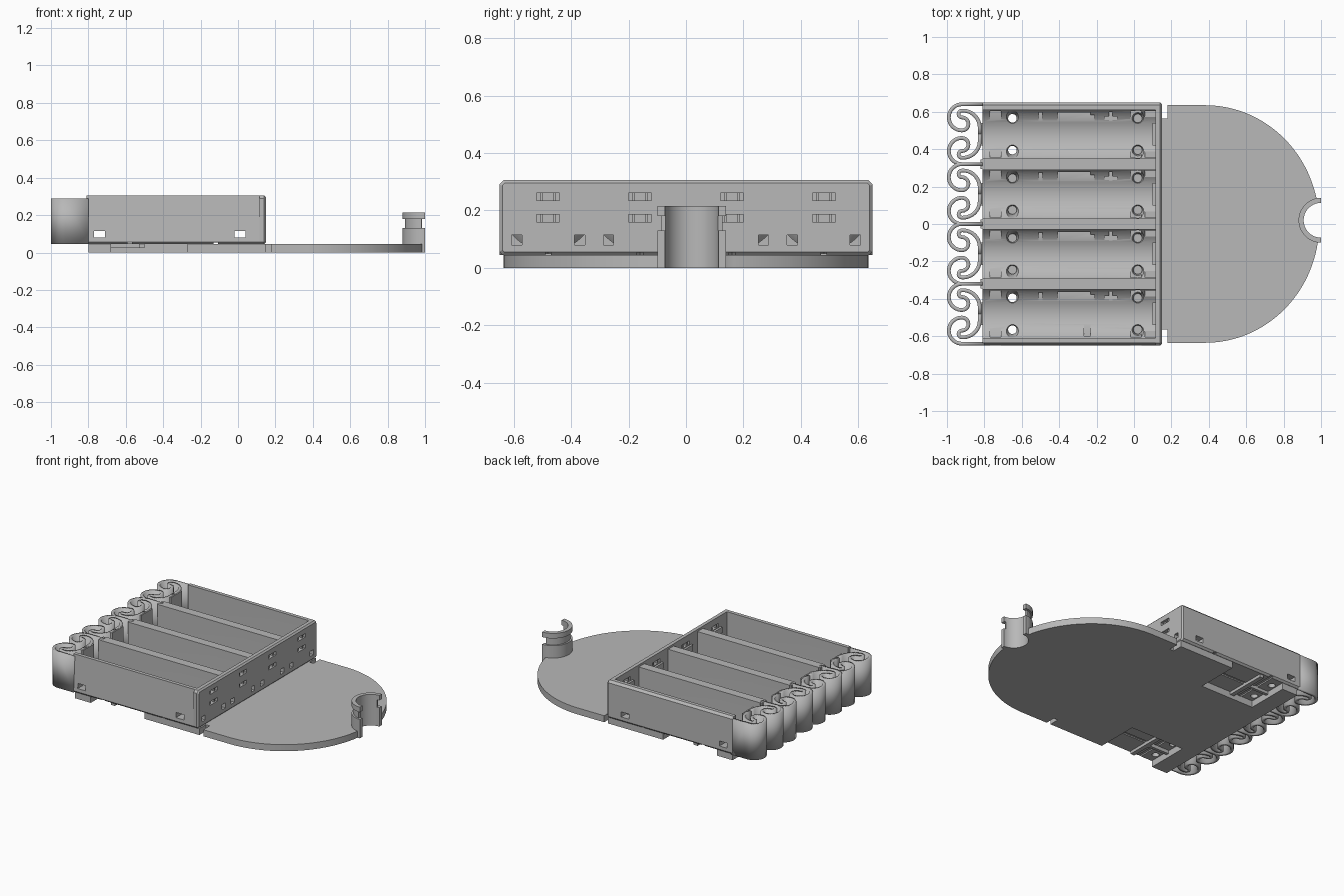
import bpy, bmesh, math
from mathutils import Matrix, Vector

if "Cube" in bpy.data.objects:
    bpy.data.objects.remove(bpy.data.objects["Cube"])

grey = bpy.data.materials.new("plain_grey")
grey.use_nodes = True
grey.diffuse_color = (0.48, 0.48, 0.48, 1)
grey.node_tree.nodes["Principled BSDF"].inputs["Base Color"].default_value = grey.diffuse_color

CELLS = (-0.48, -0.16, 0.16, 0.48)   # centre line of each bay
HALF_BAY = 0.13
DECK, RIM, WALL_TOP = 0.045, 0.29, 0.305


def finish(name, bm):
    bmesh.ops.recalc_face_normals(bm, faces=bm.faces)
    mesh = bpy.data.meshes.new(name)
    bm.to_mesh(mesh)
    bm.free()
    mesh.materials.append(grey)
    ob = bpy.data.objects.new(name, mesh)
    bpy.context.collection.objects.link(ob)
    return ob


def smooth(ob):
    bpy.ops.object.select_all(action='DESELECT')
    ob.select_set(True)
    bpy.context.view_layer.objects.active = ob
    bpy.ops.object.shade_smooth_by_angle(angle=math.radians(30))


def add_box(bm, x, y, z):
    lo, hi = Vector((x[0], y[0], z[0])), Vector((x[1], y[1], z[1]))
    m = Matrix.Translation((lo + hi) / 2) @ Matrix.Diagonal((hi - lo).to_4d())
    bmesh.ops.create_cube(bm, size=1, matrix=m)


def add_prism(bm, outline, lo, hi, axis='z'):
    def place(p, d):
        return (p[0], p[1], d) if axis == 'z' else (d, p[0], p[1])
    face = bm.faces.new([bm.verts.new(place(p, lo)) for p in outline])
    ext = bmesh.ops.extrude_face_region(bm, geom=[face])["geom"]
    step = (0, 0, hi - lo) if axis == 'z' else (hi - lo, 0, 0)
    bmesh.ops.translate(bm, verts=[v for v in ext if isinstance(v, bmesh.types.BMVert)], vec=step)


def arc(cx, cy, r, a0, a1, n=12, ry=None):
    angles = [math.radians(a0 + (a1 - a0) * i / n) for i in range(n + 1)]
    return [(cx + r * math.cos(a), cy + (ry or r) * math.sin(a)) for a in angles]


def carve(ob, cutter):
    mod = ob.modifiers.new("openings", 'BOOLEAN')
    mod.operation, mod.solver, mod.object = 'DIFFERENCE', 'EXACT', cutter
    mod.use_self = True
    bpy.context.view_layer.update()
    deps = bpy.context.evaluated_depsgraph_get()
    mesh = bpy.data.meshes.new_from_object(ob.evaluated_get(deps))
    ob.modifiers.clear()
    ob.data = mesh


# Base plate: open pockets and hinge notches on both sides, rounded end
side = [(-0.8, -0.635), (-0.68, -0.635), (-0.68, -0.34), (-0.27, -0.34), (-0.27, -0.635),
        (0.15, -0.635), (0.15, -0.565), (0.18, -0.565), (0.18, -0.635)]
clip_c = Vector((1.0, 0.02))
rounded = arc(0.38, 0, 0.61, -90, 90, 96, ry=0.635)
clear = [p for p in rounded if (Vector(p) - clip_c).length > 0.113]
notch = arc(*clip_c, 0.108, 262, 98, 24)
outline = (side + [p for p in clear if p[1] < 0.02] + notch
           + [p for p in clear if p[1] > 0.02] + [(x, -y) for x, y in reversed(side)])
bm = bmesh.new()
add_prism(bm, outline, 0, DECK)
smooth(finish("base_plate", bm))

# Thin crossing bars inside the underside pockets
bm = bmesh.new()
for s in (-1, 1):
    add_box(bm, (-0.53, -0.5), sorted((s * 0.34, s * 0.63)), (0.025, 0.05))
    add_box(bm, (-0.68, -0.5), sorted((s * 0.475, s * 0.495)), (0.025, 0.05))
finish("pocket_bars", bm)

# Half-round clip with a recessed neck
bm = bmesh.new()
for r, lo, hi, a in ((0.12, 0, 0.13, 90), (0.108, 0.13, 0.18, 100), (0.12, 0.18, 0.215, 90)):
    ring = arc(*clip_c, r, a, 360 - a, 32) + arc(*clip_c, 0.093, 360 - a, a, 32)
    add_prism(bm, ring, lo, hi)
smooth(finish("end_clip", bm))

# Holder body: one cross-section with four troughs, run along x
shell = [(-0.65, 0.057), (-0.638, DECK), (0.638, DECK), (0.65, 0.057), (0.65, RIM), (0.635, WALL_TOP)]
section = list(shell)
trough_r, trough_z = 0.17, 0.06
for c in reversed(CELLS):
    edges = [WALL_TOP if abs(c + s * HALF_BAY) > 0.6 else RIM for s in (1, -1)]
    section.append((c + HALF_BAY, edges[0]))
    for i in range(17):
        off = HALF_BAY * (1 - i / 8)
        section.append((c + off, trough_z + trough_r - math.sqrt(trough_r ** 2 - off ** 2)))
    section.append((c - HALF_BAY, edges[1]))
section.append((-0.635, WALL_TOP))
bm = bmesh.new()
add_prism(bm, section, -0.81, 0.118, 'x')
body = finish("holder_body", bm)

# End wall with chamfered outer rim
bm = bmesh.new()
add_prism(bm, shell + [(-0.635, WALL_TOP), (-0.65, RIM)], 0.115, 0.15, 'x')
rim = [e for e in bm.edges if all(v.co.x > 0.14 for v in e.verts)]
bmesh.ops.bevel(bm, geom=rim, offset=0.01, segments=1, affect='EDGES')
end_wall = finish("end_wall", bm)

# Cutters: wire channels, slots, windows, screw holes, engraved marks
bm = bmesh.new()
for x in (-0.74, 0.01):
    add_box(bm, (x - 0.03, x + 0.03), (-0.7, 0.7), (0.08, 0.115))
for x in (-0.58, -0.12):
    add_box(bm, (x - 0.012, x + 0.012), (-0.7, 0.7), (0.03, 0.054))
for c in CELLS:
    add_box(bm, (-0.9, 0.2), (c - 0.01, c + 0.01), (0.03, 0.053))
    for z in (0.16, 0.235):
        add_box(bm, (0.1, 0.2), (c - 0.04, c + 0.04), (z, z + 0.025))
    for s in (-1, 1):
        y = c + s * 0.11
        add_box(bm, (0.06, 0.2), (y - 0.018, y + 0.018), (0.08, 0.115))
        for x in (-0.65, 0.02):
            at = (x, c + s * 0.085)
            for r1, r2, lo, hi in ((0.023, 0.023, 0.03, 0.15), (0.023, 0.046, 0.058, 0.125)):
                bmesh.ops.create_cone(bm, cap_ends=True, segments=24, radius1=r1, radius2=r2,
                                      depth=hi - lo, matrix=Matrix.Translation((*at, (lo + hi) / 2)))
    y = c + 0.085
    marks = [(-0.5, 0.011, 0.03), (-0.32, 0.088, 0.032), (-0.222, 0.012, 0.018),
             (-0.125, 0.034, 0.01), (-0.125, 0.01, 0.034)]
    for x, dx, dy in marks:
        add_box(bm, (x - dx, x + dx), (y - dy, y + dy), (0.075, 0.15))
add_box(bm, (-0.268, -0.232), (-0.6, -0.525), (0.07, 0.15))
cutter = finish("opening_cutter", bm)
cutter.hide_render = True
for ob in (body, end_wall):
    carve(ob, cutter)
    smooth(ob)
bpy.data.objects.remove(cutter)

# Posts in the middle of the end wall slots, and contact pads on its inside
bm = bmesh.new()
for c in CELLS:
    add_box(bm, (0.1, 0.117), (c - 0.06, c + 0.06), (0.19, 0.23))
    for z in (0.155, 0.23):
        for s in (-1, 1):
            add_box(bm, (0.12, 0.14), sorted((c + s * 0.018, c + s * 0.028)), (z, z + 0.035))
finish("end_contacts", bm)

# Curled leaf springs: outer loop, inward curl, then back to a pressing pad
path = ([(-0.8, 0.16)] + arc(-0.92, 0.09, 0.07, 90, 270, 18)
        + arc(-0.92, 0.055, 0.035, -90, 90, 10)[1:]
        + arc(-0.92, 0.108, 0.018, 270, 90, 8)[1:]
        + arc(-0.915, 0.036, 0.09, 90, 0, 12) + [(-0.825, 0)])
bm = bmesh.new()
for c in CELLS:
    for s in (-1, 1):
        rows = [[bm.verts.new((x, c + s * y, z)) for z in (DECK, RIM)] for x, y in path]
        for a, b in zip(rows, rows[1:]):
            bm.faces.new((a[0], b[0], b[1], a[1]))
springs = finish("leaf_springs", bm)
thick = springs.modifiers.new("thickness", 'SOLIDIFY')
thick.thickness, thick.offset = 0.02, 0
smooth(springs)

# Spring pads and the heads joining springs to the dividers
bm = bmesh.new()
for c in CELLS:
    add_box(bm, (-0.828, -0.806), (c - 0.06, c + 0.06), (0.06, RIM))
for y in (-0.32, 0, 0.32):
    add_box(bm, (-0.822, -0.8), (y - 0.025, y + 0.025), (DECK, RIM))
finish("spring_pads", bm)
